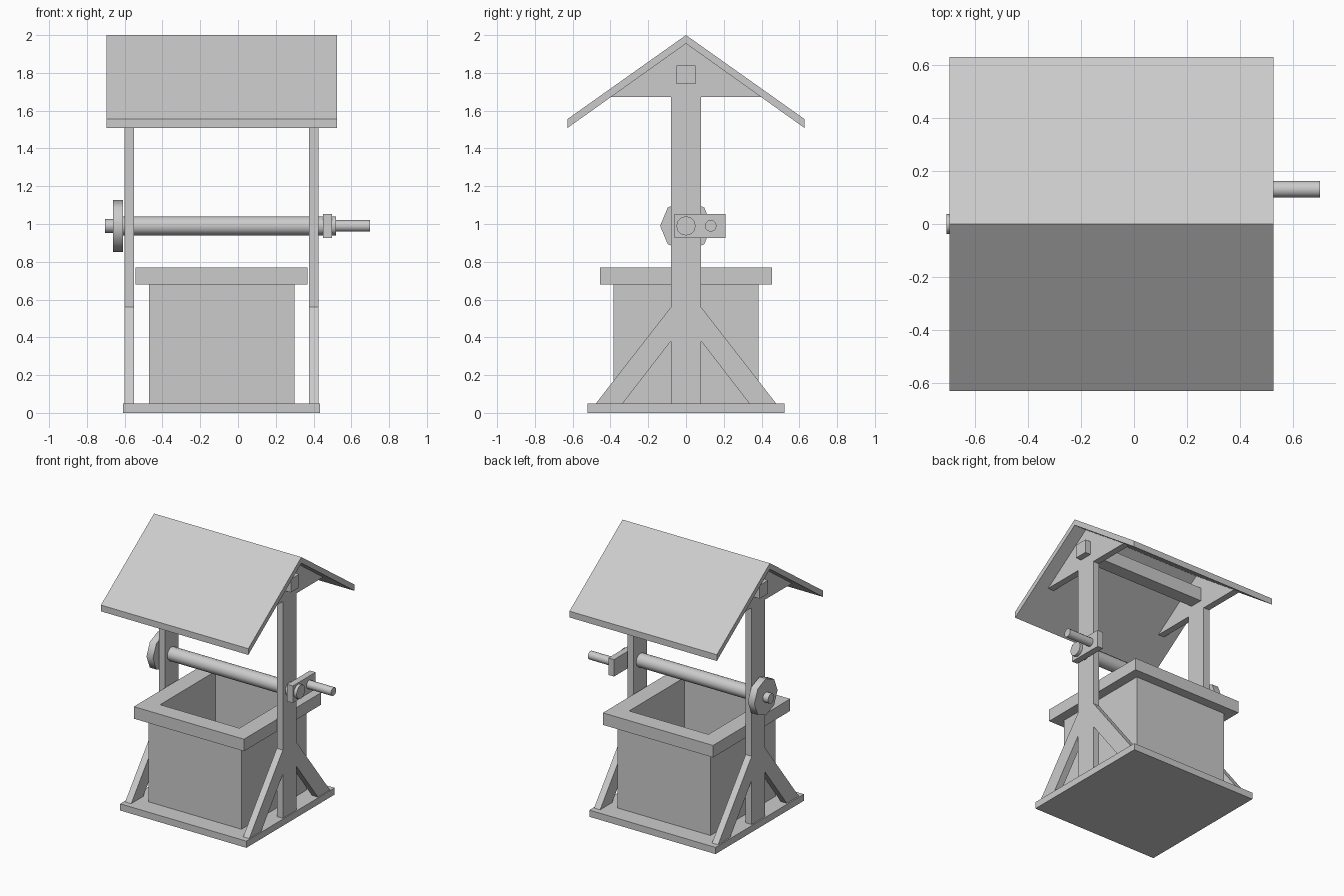
import bpy, bmesh, math
from mathutils import Matrix

if "Cube" in bpy.data.objects:
    bpy.data.objects.remove(bpy.data.objects["Cube"])

CX = -0.087          # centre of the well body along x
AXLE_Z = 0.99


def finish(bm, name, smooth=False):
    bmesh.ops.recalc_face_normals(bm, faces=bm.faces)
    mesh = bpy.data.meshes.new(name)
    bm.to_mesh(mesh)
    bm.free()
    ob = bpy.data.objects.new(name, mesh)
    bpy.context.collection.objects.link(ob)
    if smooth:
        bpy.ops.object.select_all(action='DESELECT')
        bpy.context.view_layer.objects.active = ob
        ob.select_set(True)
        bpy.ops.object.shade_smooth_by_angle(angle=math.radians(50))
    return ob


def prism(name, profile, x0, x1):
    """Extrude a (y, z) outline along x."""
    bm = bmesh.new()
    face = bm.faces.new([bm.verts.new((x0, y, z)) for y, z in profile])
    ext = bmesh.ops.extrude_face_region(bm, geom=[face])
    verts = [g for g in ext['geom'] if isinstance(g, bmesh.types.BMVert)]
    bmesh.ops.translate(bm, verts=verts, vec=(x1 - x0, 0, 0))
    return finish(bm, name)


def box(name, x0, x1, y0, y1, z0, z1):
    return prism(name, [(y0, z0), (y1, z0), (y1, z1), (y0, z1)], x0, x1)


def rod(name, x0, x1, y, r, sides):
    bm = bmesh.new()
    mat = Matrix.Translation(((x0 + x1) / 2, y, AXLE_Z)) @ Matrix.Rotation(math.pi / 2, 4, 'Y')
    bmesh.ops.create_cone(bm, cap_ends=True, segments=sides, radius1=r, radius2=r,
                          depth=x1 - x0, matrix=mat)
    return finish(bm, name, True)


def square_ring(name, outer, inner, z0, z1):
    """Square frame with an open middle, centred on the well."""
    bm = bmesh.new()
    loops = []
    for h, z in ((outer, z0), (outer, z1), (inner, z1), (inner, z0)):
        loops.append([bm.verts.new((CX + sx * h, sy * h, z))
                      for sx, sy in ((-1, -1), (1, -1), (1, 1), (-1, 1))])
    for k in range(4):
        a, b = loops[k], loops[(k + 1) % 4]
        for i in range(4):
            j = (i + 1) % 4
            bm.faces.new((a[i], a[j], b[j], b[i]))
    return finish(bm, name)


# base and well body
box("base", -0.61, 0.435, -0.522, 0.522, 0, 0.05)
square_ring("well_wall", 0.385, 0.328, 0.05, 0.68)
square_ring("well_rim", 0.456, 0.328, 0.68, 0.77)

# side frames: post with gable head, plus mirrored diagonal braces
post = [(-0.08, 0.05), (0.08, 0.05), (0.08, 1.672), (0.398, 1.672),
        (0, 1.955), (-0.398, 1.672), (-0.08, 1.672)]
brace = [(0.08, 0.38), (0.335, 0.05), (0.477, 0.05), (0.08, 0.56)]
for side, x0, x1 in (("left", -0.60, -0.55), ("right", 0.377, 0.427)):
    prism(side + "_post", post, x0, x1)
    for end, s in (("front", -1), ("back", 1)):
        prism(f"{side}_{end}_brace", [(s * y, z) for y, z in brace], x0, x1)

# ridge beam and roof
box("ridge_beam", -0.645, 0.472, -0.05, 0.05, 1.74, 1.84)
prism("roof", [(-0.628, 1.555), (0, 2.0), (0.628, 1.555),
               (0.628, 1.508), (0, 1.955), (-0.628, 1.508)], -0.695, 0.525)

# axle, end wheel and crank
rod("axle", -0.61, 0.52, 0, 0.051, 12)
rod("axle_wheel", -0.662, -0.608, 0, 0.137, 8)
rod("axle_stub", -0.705, -0.66, 0, 0.037, 12)
box("crank_arm", 0.45, 0.497, -0.062, 0.208, 0.925, 1.052)
rod("crank_handle", 0.495, 0.70, 0.131, 0.031, 12)
